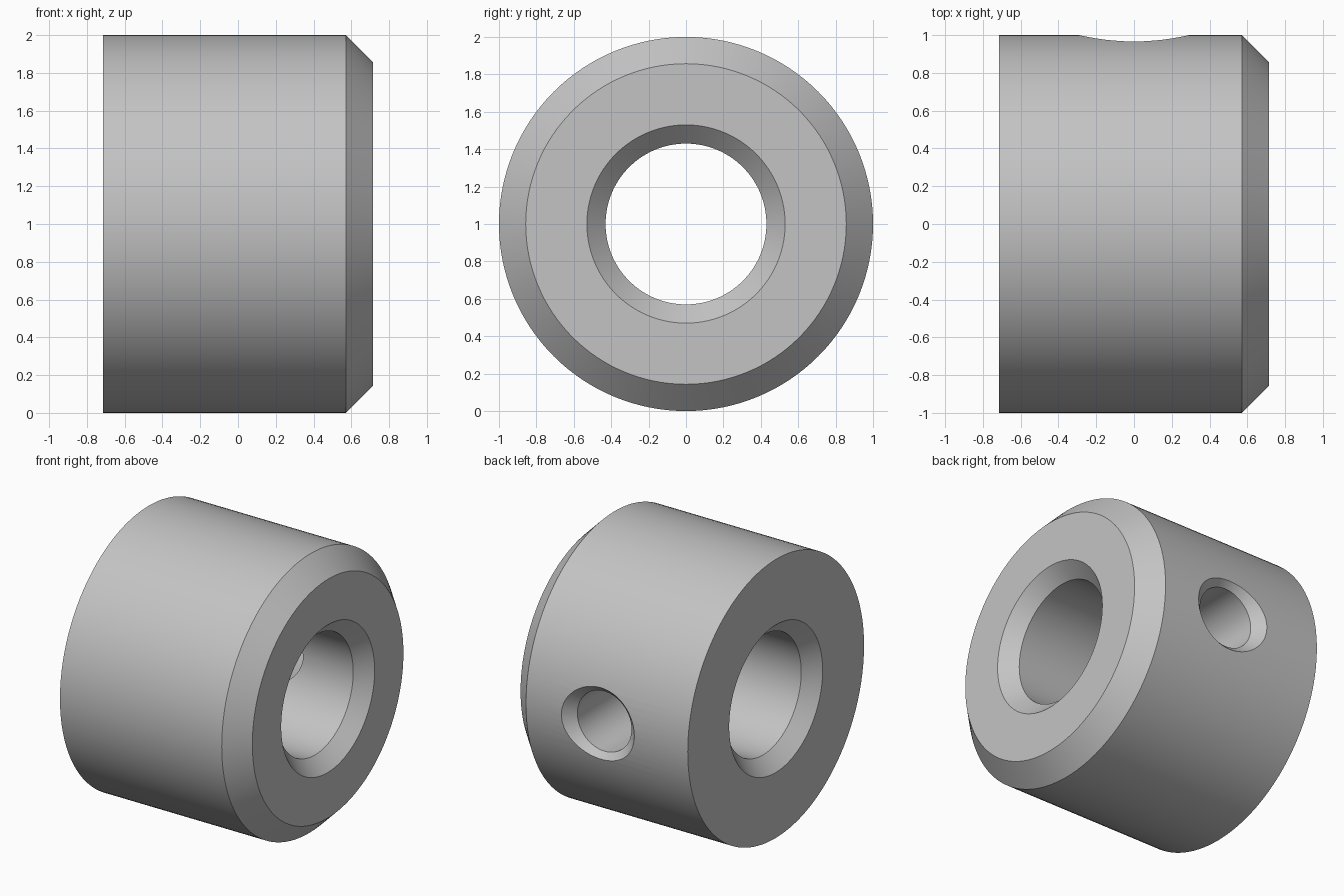
import bpy, bmesh, math
from mathutils import Matrix

if "Cube" in bpy.data.objects:
    bpy.data.objects.remove(bpy.data.objects["Cube"])

grey = bpy.data.materials.new("steel grey")
grey.use_nodes = True
colour = (0.55, 0.55, 0.55, 1)
grey.diffuse_color = colour
grey.node_tree.nodes["Principled BSDF"].inputs["Base Color"].default_value = colour


def lathe(name, profile, matrix, steps, closed):
    """Spin (radius, height) points around z, then place with matrix."""
    bm = bmesh.new()
    verts = [bm.verts.new((r, 0, h)) for r, h in profile]
    pairs = list(zip(verts, verts[1:]))
    if closed:
        pairs.append((verts[-1], verts[0]))
    edges = [bm.edges.new(p) for p in pairs]
    bmesh.ops.spin(bm, geom=verts + edges, cent=(0, 0, 0), axis=(0, 0, 1),
                   angle=math.tau, steps=steps, use_duplicate=False)
    bmesh.ops.remove_doubles(bm, verts=bm.verts, dist=1e-5)
    bmesh.ops.recalc_face_normals(bm, faces=bm.faces)
    bm.transform(matrix)
    mesh = bpy.data.meshes.new(name)
    bm.to_mesh(mesh)
    bm.free()
    mesh.materials.append(grey)
    obj = bpy.data.objects.new(name, mesh)
    bpy.context.collection.objects.link(obj)
    return obj


# Collar: one chamfered outer rim, bore chamfered at both ends
half, bore, cham = 0.714, 0.43, 0.1
ring = [(bore, cham - half), (bore + cham, -half), (1, -half), (1, 0.571),
        (0.857, half), (bore + cham, half), (bore, half - cham)]
collar = lathe("shaft_collar", ring,
               Matrix.Translation((0, 0, 1)) @ Matrix.Rotation(math.pi / 2, 4, 'Y'),
               128, True)

# Countersunk set screw hole through the rear wall only
hole = [(0, 0.1), (0.215, 0.1), (0.215, 0.925), (0.34, 1.05), (0, 1.05)]
cutter = lathe("screw_hole_cutter", hole,
               Matrix.Translation((0, 0, 1)) @ Matrix.Rotation(-math.pi / 2, 4, 'X'),
               64, False)

cut = collar.modifiers.new("screw_hole", 'BOOLEAN')
cut.operation = 'DIFFERENCE'
cut.solver = 'EXACT'
cut.object = cutter
bpy.context.view_layer.objects.active = collar
collar.select_set(True)
bpy.ops.object.modifier_apply(modifier=cut.name)
bpy.data.objects.remove(cutter)

# Smooth curved walls, sharp rims
bpy.ops.object.shade_smooth_by_angle(angle=math.radians(25))
